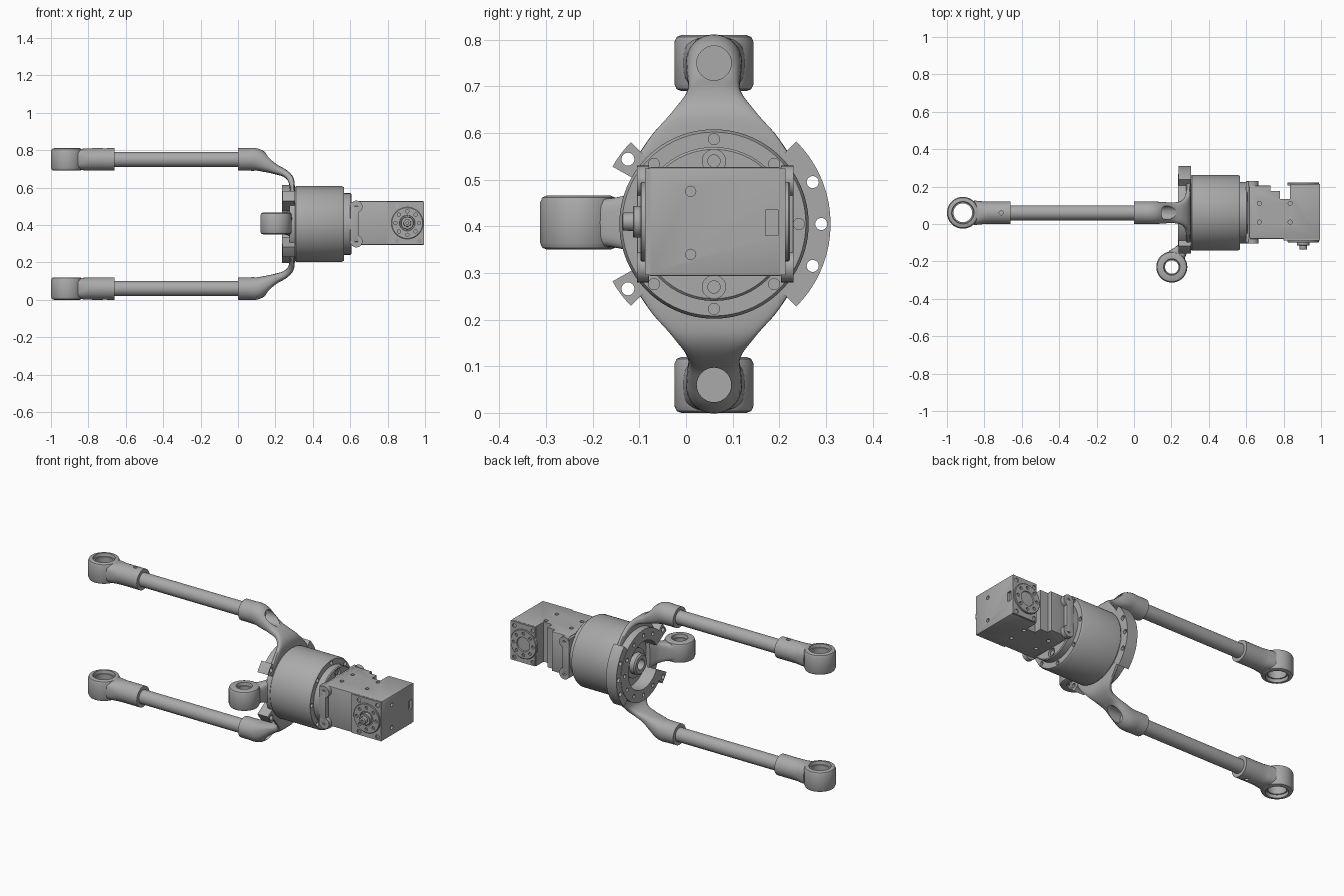
import bpy, bmesh
from math import sin, cos, pi, radians, copysign
from mathutils import Matrix, Vector

if "Cube" in bpy.data.objects:
    bpy.data.objects.remove(bpy.data.objects["Cube"])

grey = bpy.data.materials.new("machined_grey")
grey.use_nodes = True
grey.diffuse_color = (0.4, 0.4, 0.4, 1)
grey.node_tree.nodes["Principled BSDF"].inputs["Base Color"].default_value = (0.4, 0.4, 0.4, 1)

CY, CZ, ROD_Z = 0.06, 0.405, 0.75      # main axis and upper rod height
AXIS = (0, CY, CZ)
# local z is turned onto the named axis
TURN = {"X": Matrix(((0, 0, 1), (1, 0, 0), (0, 1, 0))),
        "Y": Matrix(((0, 1, 0), (0, 0, 1), (1, 0, 0))),
        "Z": Matrix.Identity(3)}


def finish(name, bm, axis="Z", origin=(0, 0, 0)):
    bmesh.ops.remove_doubles(bm, verts=bm.verts, dist=1e-5)
    bmesh.ops.recalc_face_normals(bm, faces=bm.faces)
    bm.transform(Matrix.Translation(origin) @ TURN[axis].to_4x4())
    mesh = bpy.data.meshes.new(name)
    bm.to_mesh(mesh)
    bm.free()
    obj = bpy.data.objects.new(name, mesh)
    bpy.context.scene.collection.objects.link(obj)
    return obj


def lathe(name, profile, axis, origin, ring=False, steps=64):
    """Turn (height, radius) points round an axis."""
    bm = bmesh.new()
    vs = [bm.verts.new((r, 0, h)) for h, r in profile]
    pairs = list(zip(vs, vs[1:])) + ([(vs[-1], vs[0])] if ring else [])
    edges = [bm.edges.new(p) for p in pairs]
    bmesh.ops.spin(bm, geom=vs + edges, cent=(0, 0, 0), axis=(0, 0, 1),
                   angle=2 * pi, steps=steps, use_merge=True)
    return finish(name, bm, axis, origin)


def cyl(name, axis, origin, r, a, b, steps=24):
    return lathe(name, [(a, 0), (a, r), (b, r), (b, 0)], axis, origin, steps=steps)


def box(name, x, y, z, bevel=0):
    bm = bmesh.new()
    bmesh.ops.create_cube(bm, size=1)
    for v in bm.verts:
        v.co = [(p[0] + p[1]) / 2 + c * (p[1] - p[0]) for p, c in zip((x, y, z), v.co)]
    if bevel:
        bmesh.ops.bevel(bm, geom=bm.edges[:], offset=bevel, segments=2, affect="EDGES", profile=0.5)
    return finish(name, bm)


def sector(name, r0, r1, a0, a1, x0, x1):
    """Part of a flat ring round the main axis; angles start at the back."""
    n = max(6, int((a1 - a0) / 5))
    angs = [radians(a0 + (a1 - a0) * i / n) for i in range(n + 1)]
    bm = bmesh.new()
    rows = [[bm.verts.new((r * cos(a), r * sin(a), x)) for a in angs]
            for r, x in ((r0, x0), (r1, x0), (r1, x1), (r0, x1))]
    for k in range(4):
        p, q = rows[k], rows[(k + 1) % 4]
        for i in range(n):
            bm.faces.new((p[i], p[i + 1], q[i + 1], q[i]))
    for i in (0, -1):
        bm.faces.new([row[i] for row in rows])
    return finish(name, bm, "X", AXIS)


def loft(name, secs, axis, origin, sub=6, n=32):
    """Sections (p, q, half width, half thickness, squareness) along a smooth path."""
    s = [Vector(t) for t in secs]
    s = [2 * s[0] - s[1]] + s + [2 * s[-1] - s[-2]]
    path = []
    for i in range(1, len(s) - 2):
        a, b, c, d = s[i - 1:i + 3]
        for k in range(sub):
            t = k / sub
            path.append(b + (c - a) * t / 2 + (2 * a - 5 * b + 4 * c - d) * t * t / 2
                        + (3 * b - a - 3 * c + d) * t ** 3 / 2)
    path.append(s[-2])
    bm = bmesh.new()
    rings = []
    for i, (p, q, w, h, e) in enumerate(path):
        f, g = path[max(i - 1, 0)], path[min(i + 1, len(path) - 1)]
        t = Vector((g[0] - f[0], g[1] - f[1])).normalized()
        ring = []
        for k in range(n):
            c, sn = cos(2 * pi * k / n), sin(2 * pi * k / n)
            u = w * copysign(abs(c) ** (2 / e), c)
            v = h * copysign(abs(sn) ** (2 / e), sn)
            ring.append(bm.verts.new((p - t.y * v, u, q + t.x * v)))
        rings.append(ring)
    for a, b in zip(rings, rings[1:]):
        for k in range(n):
            bm.faces.new((a[k], a[(k + 1) % n], b[(k + 1) % n], b[k]))
    bm.faces.new(rings[0])
    bm.faces.new(rings[-1])
    return finish(name, bm, axis, origin)


def cut(obj, cutters):
    for c in cutters:
        c.hide_render = True
        m = obj.modifiers.new("cut", "BOOLEAN")
        m.operation, m.solver, m.object = "DIFFERENCE", "EXACT", c
    bpy.context.view_layer.update()
    dg = bpy.context.evaluated_depsgraph_get()
    mesh = bpy.data.meshes.new_from_object(obj.evaluated_get(dg))
    obj.modifiers.clear()
    obj.data = mesh
    for c in cutters:
        bpy.data.objects.remove(c)
    return obj


def mirror_down(obj):
    """Copy an upper part to the lower side."""
    twin = obj.copy()
    twin.data = obj.data.copy()
    twin.name = obj.name.replace("upper", "lower")
    twin.data.transform(Matrix.Translation((0, 0, 2 * CZ)) @ Matrix.Diagonal((1, 1, -1, 1)))
    twin.data.flip_normals()
    bpy.context.scene.collection.objects.link(twin)


def eye(name, origin, r, h, lip, hole):
    return lathe(name, [(-h, r - .015), (-h + .004, r - .005), (-h + .015, r), (h - .015, r),
                        (h - .004, r - .005), (h, r - .015), (h, lip), (h - .018, lip - .003),
                        (h - .018, hole), (-h + .018, hole), (-h + .018, lip - .003), (-h, lip)],
                 "Z", origin, ring=True)


# Rods with eyes, and the arms that carry them
ROD = (0, CY, ROD_Z)
upper = [cyl("upper_rod", "X", ROD, .04, -.7, .06, 40),
         eye("upper_rod_eye", (-.915, CY, ROD_Z), .085, .06, .06, .05)]
socket = loft("upper_rod_socket", [(-.855, 0, .066, .056, 3), (-.82, 0, .062, .058, 2.5),
                                   (-.78, 0, .06, .06, 2), (-.66, 0, .06, .06, 2)], "Z", ROD)
upper.append(cut(socket, [cyl("pin_cutter", "Z", (-.71, CY, ROD_Z), .011, .045, .1)]))
arm = loft("upper_arm", [(0, .75, .06, .06, 2), (.05, .75, .06, .06, 2), (.1, .748, .06, .06, 2.1),
                         (.15, .724, .058, .044, 2.4), (.2, .698, .055, .027, 2.8),
                         (.25, .676, .062, .02, 3.2), (.281, .645, .088, .017, 4),
                         (.29, .6, .13, .014, 5), (.29, .55, .165, .014, 6)], "Z", (0, CY, 0))
upper.append(cut(arm, [cyl("scoop_cutter", "X", ROD, .037, .115, .35, 32)]))
for part in upper:
    mirror_down(part)

# Drum with end cover
drum = lathe("drum", [(.312, 0), (.312, .14), (.275, .14), (.275, .198), (.305, .198), (.31, .203),
                      (.555, .203), (.566, .197), (.566, 0)], "X", AXIS, steps=96)
holes = []
for i in range(8):
    a = i * pi / 4
    holes.append(cyl("screw_cutter", "X", (0, CY + .182 * cos(a), CZ + .182 * sin(a)), .012, .55, .6, 16))
cut(drum, holes)
cover = lathe("end_cover", [(.56, 0), (.56, .165), (.602, .165), (.607, .16), (.607, 0)], "X", AXIS)
cut(cover, [cyl("cover_cutter", "X", (0, CY, CZ + s * .135), .025, .59, .63) for s in (-1, 1)])
for s in (-1, 1):
    cyl("cover_screw", "X", (0, CY, CZ + s * .135), .014, .58, .602)

# Mounting ring, flange and tabs
ring = sector("mounting_ring", .14, .208, -150, 150, .235, .303)
cut(ring, [cyl("ring_cutter", "X", (0, CY + .175 * cos(radians(a)), CZ + .175 * sin(radians(a))),
               .011, .2, .27, 16) for a in range(-120, 121, 30)])
flange = sector("flange", .2, .25, -45, 45, .237, .304)
cut(flange, [cyl("flange_cutter", "X", (0, CY + .23 * cos(radians(a)), CZ + .23 * sin(radians(a))),
                 .013, .2, .35, 16) for a in (-23, 0, 23)])
for a in (143, -143):
    tab = sector("mounting_tab", .2, .25, a - 7.5, a + 7.5, .237, .304)
    cut(tab, [cyl("tab_cutter", "X", (0, CY + .231 * cos(radians(a)), CZ + .231 * sin(radians(a))),
                  .014, .2, .35, 16)])

# Hub and front eye
lathe("hub", [(.25, .03), (.25, .052), (.257, .06), (.285, .06), (.285, .085), (.315, .085),
              (.315, .03)], "X", AXIS, ring=True)
eye("front_eye", (.202, -.23, .408), .083, .058, .044, .036)
loft("front_link", [(-.178, .222, .052, .05, 4), (-.15, .245, .053, .038, 4),
                    (-.11, .27, .062, .025, 4), (-.06, .29, .075, .018, 4)], "X", (0, 0, .408))

# Motor body with notch, connector slot and screw holes
body = box("motor_body", (.615, .995), (-.08, .205), (.293, .527), .006)
cutters = [box("notch_cutter", (.73, .8), (.177, .3), (.2, .6)),
           box("deep_notch_cutter", (.78, .835), (.133, .3), (.2, .6)),
           box("slot_cutter", (.98, 1.1), (.17, .197), (.38, .435))]
for x in (.67, .835):
    for y in (.01, .11):
        for z in (.293, .527):
            cutters.append(cyl("hole_cutter", "Z", (x, y, z), .011, -.02, .02, 16))
for z in (.34, .475):
    cutters.append(cyl("hole_cutter", "X", (.995, .01, z), .011, -.02, .02, 16))
cut(body, cutters)

# Bracket between drum and motor
box("bracket_base", (.6, .625), (-.1, .226), (.297, .523))
for y0, y1 in ((-.105, -.079), (.204, .23)):
    box("bracket_side", (.6, .645), (y0, y1), (.31, .5), .003)
    for z in (.313, .497):
        ear = lathe("bracket_ear", [(y0, .011), (y0, .033), (y1, .033), (y1, .011)], "Y",
                    (.633, 0, z), ring=True, steps=32)
        cyl("bracket_screw", "Y", (.633, 0, z), .0115, y0 + .006, y1 - .006)

# Side plates with output discs
for name, s, face in (("front", -1, -.08), ("rear", 1, .205)):
    plate = box(name + "_side_plate", (.8 if s < 0 else .836, .994),
                sorted((face - s * .004, face + s * .008)), (.296, .524))
    cut(plate, [cyl("corner_cutter", "Y", (x, face, z), .012, -.05, .05, 16)
                for x in (.85, .97) for z in (.315, .5)])
    disc = lathe(name + "_output_disc", [(0, 0), (0, .085), (s * .015, .085), (s * .018, .082),
                                         (s * .018, .042), (s * .012, .04), (s * .012, 0)],
                 "Y", (.905, face, .41))
    cut(disc, [cyl("disc_cutter", "Y", (.905 + .063 * cos(i * pi / 4), face, .41 + .063 * sin(i * pi / 4)),
                   .009, *sorted((s * .008, s * .04)), 16) for i in range(8)])
lathe("shaft", [(-.08, 0), (-.08, .034), (-.112, .034), (-.114, .032), (-.114, .02), (-.135, .019),
                (-.137, .015), (-.137, .007), (-.125, .007), (-.125, 0)], "Y", (.905, 0, .41), steps=32)

for obj in bpy.context.scene.objects:
    if obj.type == "MESH":
        obj.data.materials.clear()
        obj.data.materials.append(grey)
        obj.data.shade_smooth()
        obj.data.set_sharp_from_angle(angle=radians(35))
